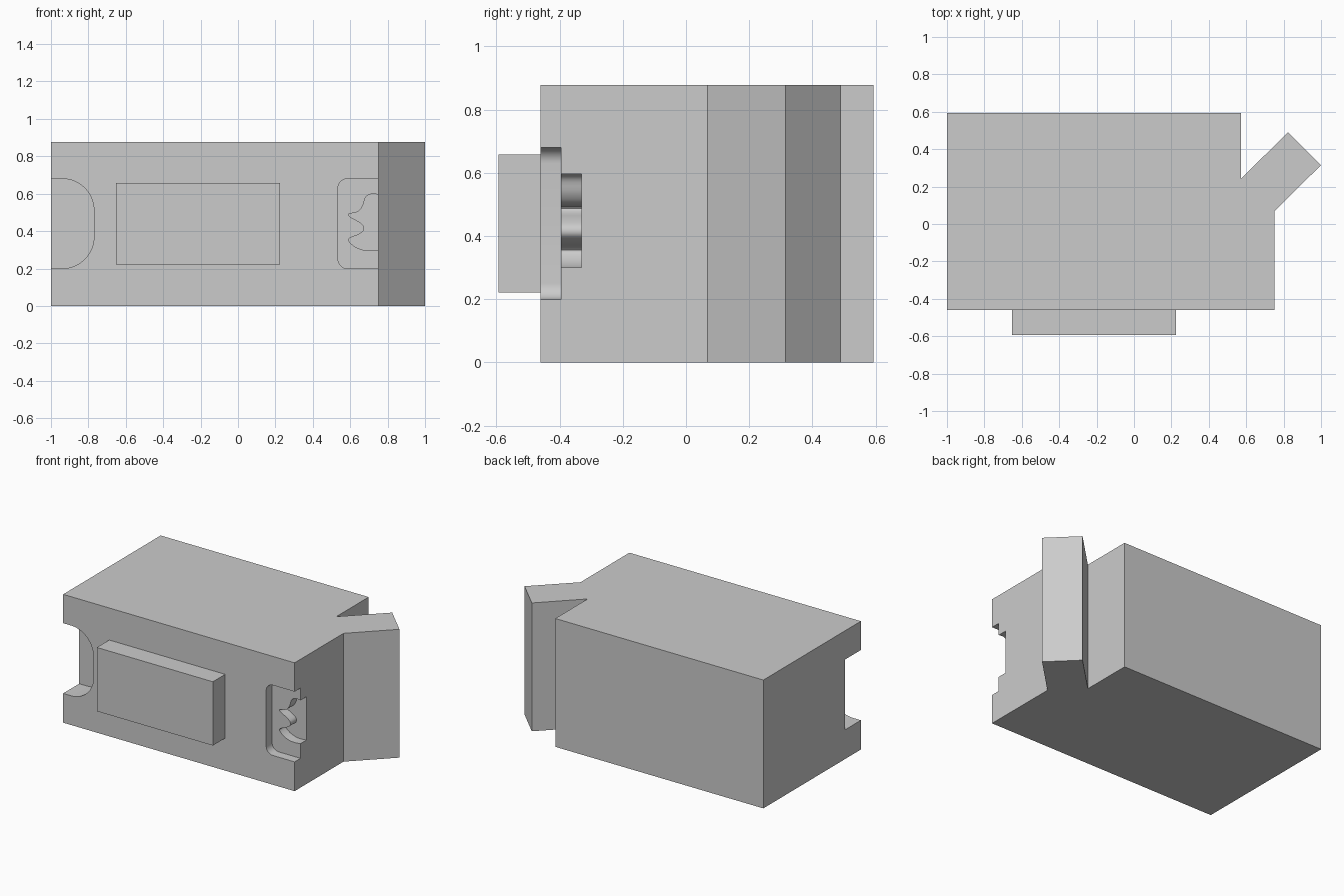
import bpy, bmesh
from math import sin, cos, pi, radians
from mathutils import Vector

if "Cube" in bpy.data.objects:
    bpy.data.objects.remove(bpy.data.objects["Cube"])


def prism(name, pts, axis, lo, hi):
    """Extrude a 2D profile: axis 'z' uses (x, y) points, axis 'y' uses (x, z)."""
    bm = bmesh.new()
    put = (lambda a, b, d: (a, b, d)) if axis == 'z' else (lambda a, b, d: (a, d, b))
    face = bm.faces.new([bm.verts.new(put(a, b, lo)) for a, b in pts])
    new = bmesh.ops.extrude_face_region(bm, geom=[face])['geom']
    shift = Vector(put(0, 0, hi - lo))
    bmesh.ops.translate(bm, vec=shift, verts=[g for g in new if isinstance(g, bmesh.types.BMVert)])
    bmesh.ops.recalc_face_normals(bm, faces=bm.faces)
    mesh = bpy.data.meshes.new(name)
    bm.to_mesh(mesh)
    bm.free()
    ob = bpy.data.objects.new(name, mesh)
    bpy.context.collection.objects.link(ob)
    return ob


def arc(cx, cz, r, a0, a1, n):
    return [(cx + r * cos(radians(a0 + (a1 - a0) * i / n)),
             cz + r * sin(radians(a0 + (a1 - a0) * i / n))) for i in range(n + 1)]


def spline(pts, n=4):
    """Smooth open Catmull-Rom curve through the points."""
    p = [Vector(q) for q in [pts[0]] + pts + [pts[-1]]]
    out = []
    for i in range(1, len(p) - 2):
        a, b, c, d = p[i - 1:i + 3]
        for k in range(n):
            t = k / n
            out.append(tuple(0.5 * (2 * b + (c - a) * t + (2 * a - 5 * b + 4 * c - d) * t**2
                                    + (3 * b - a - 3 * c + d) * t**3)))
    return out + [pts[-1]]


# Main block with the angled arm in its outline
body = prism("body", [(-1, -0.46), (0.75, -0.46), (0.75, 0.068), (1, 0.315), (0.823, 0.49),
                      (0.573, 0.243), (0.573, 0.593), (-1, 0.593)], 'z', 0, 0.877)

# Rounded recess at the left end of the front
left = ([(-1.1, 0.2)] + arc(-0.94, 0.37, 0.17, -90, 0, 16)
        + arc(-0.94, 0.51, 0.17, 0, 90, 16) + [(-1.1, 0.68)])
# Shallow pocket at the right end
right = ([(0.85, 0.68)] + arc(0.585, 0.63, 0.05, 90, 180, 8)
         + arc(0.585, 0.25, 0.05, 180, 270, 8) + [(0.85, 0.2)])
# Wavy deeper pocket inside it
wave = [(0.75, 0.596), (0.712, 0.598), (0.682, 0.58), (0.667, 0.535), (0.64, 0.503), (0.592, 0.491),
        (0.602, 0.474), (0.64, 0.454), (0.67, 0.43), (0.671, 0.403), (0.64, 0.38), (0.598, 0.363),
        (0.592, 0.347), (0.623, 0.318), (0.666, 0.3), (0.71, 0.296), (0.75, 0.3)]
wavy = [(0.85, 0.596)] + spline(wave) + [(0.85, 0.3)]

bpy.context.view_layer.objects.active = body
for name, pts, depth in (("left_recess", left, -0.287), ("right_pocket", right, -0.396),
                         ("wavy_pocket", wavy, -0.33)):
    cutter = prism(name + "_cutter", pts, 'y', -0.7, depth)
    cutter.hide_render = True
    mod = body.modifiers.new(name, 'BOOLEAN')
    mod.operation, mod.solver, mod.object = 'DIFFERENCE', 'EXACT', cutter
    bpy.ops.object.modifier_apply(modifier=mod.name)
    bpy.data.objects.remove(cutter)

# Smooth only the curved recess walls
bpy.ops.object.select_all(action='DESELECT')
body.select_set(True)
bpy.ops.object.shade_smooth_by_angle(angle=radians(30))

# Raised plate on the front
prism("front_plate", [(-0.652, 0.222), (0.225, 0.222), (0.225, 0.658), (-0.652, 0.658)],
      'y', -0.593, -0.45)
